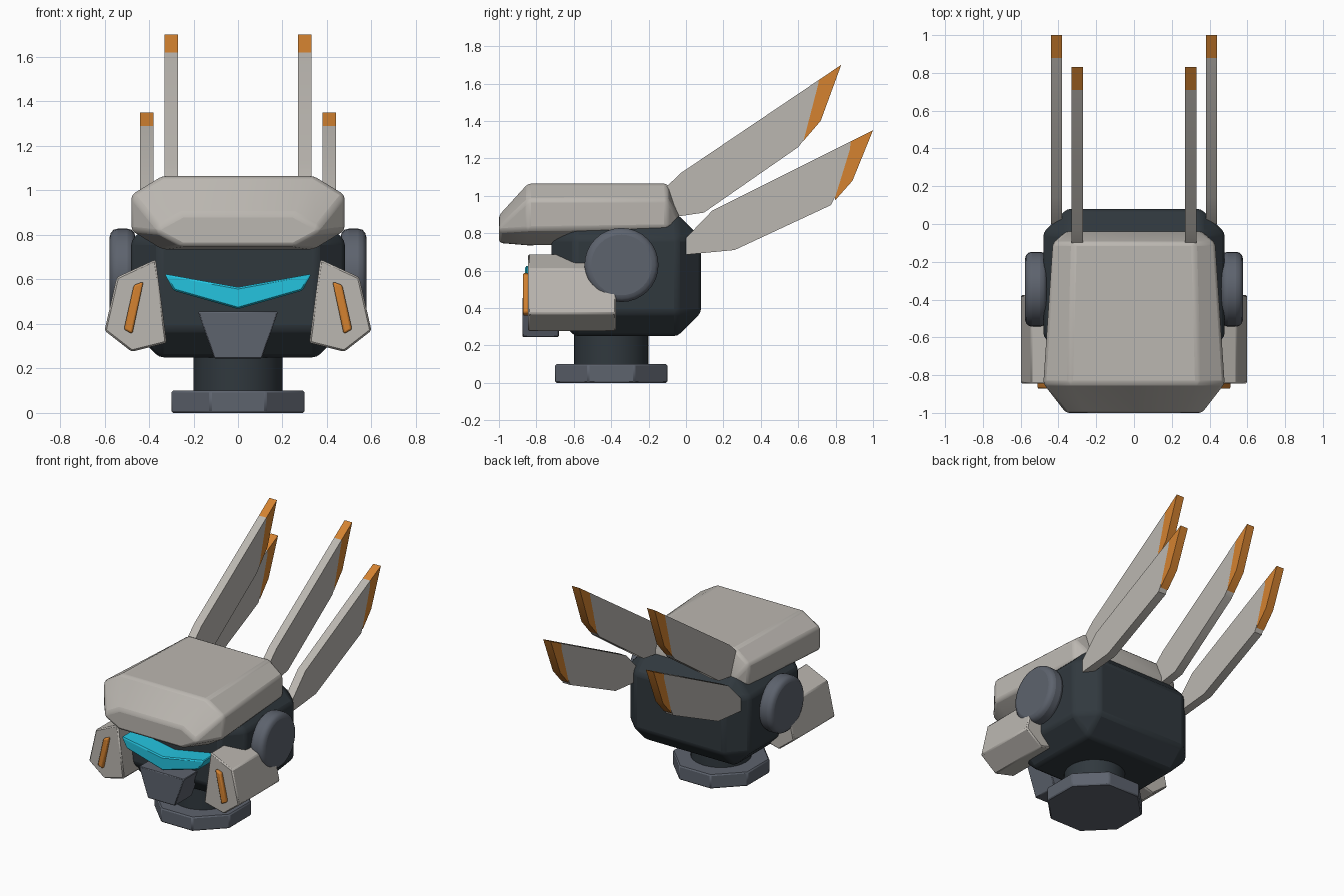
import bpy, bmesh, math
from mathutils import Matrix

if "Cube" in bpy.data.objects:
    bpy.data.objects.remove(bpy.data.objects["Cube"])


def material(name, rgb):
    m = bpy.data.materials.new(name)
    m.diffuse_color = (*rgb, 1)
    m.use_nodes = True
    m.node_tree.nodes["Principled BSDF"].inputs["Base Color"].default_value = m.diffuse_color
    return m


LIGHT = material("warm_light_grey", (0.50, 0.475, 0.44))
DARK = material("dark_blue_grey", (0.030, 0.040, 0.048))
SLATE = material("slate_grey", (0.11, 0.125, 0.155))
CYAN = material("cyan", (0.018, 0.55, 0.74))
ORANGE = material("orange", (0.66, 0.225, 0.03))


def finish(name, bm, mat, bevel=0.0, segs=1):
    """Turn a bmesh into a shaded object with softened edges."""
    bmesh.ops.recalc_face_normals(bm, faces=bm.faces)
    me = bpy.data.meshes.new(name)
    bm.to_mesh(me)
    bm.free()
    me.materials.append(mat)
    ob = bpy.data.objects.new(name, me)
    bpy.context.collection.objects.link(ob)
    if bevel:
        mod = ob.modifiers.new("soft_edges", 'BEVEL')
        mod.width, mod.segments = bevel, segs
        mod.limit_method, mod.angle_limit = 'ANGLE', math.radians(25)
    bpy.ops.object.select_all(action='DESELECT')
    bpy.context.view_layer.objects.active = ob
    ob.select_set(True)
    bpy.ops.object.shade_smooth_by_angle(angle=math.radians(30))
    return ob


def loft(name, rings, mat, bevel=0.0, segs=1):
    """Skin a list of equal-length point rings and cap both ends."""
    bm = bmesh.new()
    vs = [[bm.verts.new(p) for p in ring] for ring in rings]
    n = len(vs[0])
    for a, b in zip(vs, vs[1:]):
        for i in range(n):
            j = (i + 1) % n
            bm.faces.new((a[i], a[j], b[j], b[i]))
    bm.faces.new(vs[0])
    bm.faces.new(vs[-1])
    return finish(name, bm, mat, bevel, segs)


def front_prism(name, pts, y0, y1, mat, bevel=0.0, side=1, segs=1):
    """Extrude an (x, z) outline along y."""
    return loft(name, [[(side * x, y, z) for x, z in pts] for y in (y0, y1)],
                mat, bevel, segs)


def side_prism(name, pts, x0, x1, mat, bevel=0.0):
    """Extrude a (y, z) outline along x."""
    return loft(name, [[(x, y, z) for y, z in pts] for x in (x0, x1)],
                mat, bevel)


def cylinder(name, n, r, depth, matrix, mat, bevel=0.0, segs=1):
    bm = bmesh.new()
    bmesh.ops.create_cone(bm, cap_ends=True, segments=n, radius1=r,
                          radius2=r, depth=depth, matrix=matrix)
    return finish(name, bm, mat, bevel, segs)


# Octagonal base and round neck
cylinder("base", 8, 0.30 / math.cos(math.pi / 8), 0.10,
         Matrix.Translation((0, -0.4, 0.05)) @ Matrix.Rotation(math.pi / 8, 4, 'Z'),
         SLATE, 0.008)
cylinder("neck", 32, 0.20, 0.20, Matrix.Translation((0, -0.4, 0.19)), DARK)

# Head: box with wide chamfers
bm = bmesh.new()
bmesh.ops.create_cube(bm, size=1, matrix=Matrix.Translation((0, -0.32, 0.575))
                      @ Matrix.Diagonal((0.96, 0.80, 0.65, 1)))
bmesh.ops.bevel(bm, geom=bm.edges[:], offset=0.125, segments=1,
                profile=0.5, affect='EDGES')
finish("head", bm, DARK, 0.02, 2)


# Helmet: chamfered sections along the depth
def helmet_section(y, hw, z0, z1, cx, cz):
    half = [(hw - cx, z0), (hw, z0 + cz), (hw, z1 - cz), (hw - cx, z1)]
    return ([(x, y, z) for x, z in half]
            + [(-x, y, z) for x, z in reversed(half)])


loft("helmet", [helmet_section(-1.0, 0.36, 0.748, 0.895, 0.11, 0.06),
                helmet_section(-0.845, 0.48, 0.735, 1.065, 0.14, 0.085),
                helmet_section(-0.10, 0.43, 0.745, 1.065, 0.11, 0.085),
                helmet_section(-0.04, 0.36, 0.80, 0.925, 0.09, 0.04)],
     LIGHT, 0.018, 2)

# Visor and chin
visor = [(-0.33, 0.625), (0, 0.565), (0.33, 0.625),
         (0.29, 0.55), (0, 0.467), (-0.29, 0.55)]
front_prism("visor", visor, -0.862, -0.70, CYAN, 0.008)
chin = [(-0.18, 0.455), (0.18, 0.455), (0.108, 0.245), (-0.108, 0.245)]
front_prism("chin", chin, -0.875, -0.68, SLATE, 0.005)

# Outlines of the paired parts
cheek = [(0.37, 0.69), (0.545, 0.61), (0.60, 0.37), (0.478, 0.275), (0.32, 0.315)]
stripe = [(0.425, 0.59), (0.468, 0.575), (0.513, 0.375), (0.475, 0.355)]
upper_body = [(-0.107, 1.045), (-0.03, 1.12), (0.71, 1.619), (0.708, 1.60),
              (0.63, 1.30), (0.60, 1.26), (0.096, 0.91), (-0.04, 0.89)]
upper_tip = [(0.71, 1.619), (0.83, 1.70), (0.72, 1.40), (0.625, 1.29),
             (0.63, 1.32), (0.708, 1.60)]
lower_body = [(0.0, 0.775), (0.14, 0.92), (0.88, 1.29), (0.877, 1.25),
              (0.80, 1.00), (0.775, 0.95), (0.26, 0.71), (0.0, 0.685)]
lower_tip = [(0.88, 1.29), (1.0, 1.35), (0.89, 1.08), (0.795, 0.973),
             (0.80, 1.01), (0.877, 1.25)]

for s, tag in ((1, "right"), (-1, "left")):
    # Ear disc
    cylinder("ear_disc_" + tag, 32, 0.198, 0.115,
             Matrix.Translation((s * 0.519, -0.345, 0.63))
             @ Matrix.Rotation(math.pi / 2, 4, 'Y'), SLATE, 0.036, 3)
    # Cheek pod with its stripe
    front_prism("cheek_pod_" + tag, cheek, -0.845, -0.375, LIGHT, 0.008, s)
    front_prism("cheek_stripe_" + tag, stripe, -0.872, -0.84, ORANGE, 0.009, s, 2)
    # Swept-back fins with coloured tips
    for level, body, tip, x in (("upper", upper_body, upper_tip, 0.30),
                                ("lower", lower_body, lower_tip, 0.41)):
        x0, x1 = s * x - 0.03, s * x + 0.03
        side_prism(f"{level}_fin_{tag}", body, x0, x1, LIGHT)
        side_prism(f"{level}_fin_tip_{tag}", tip, x0, x1, ORANGE)
